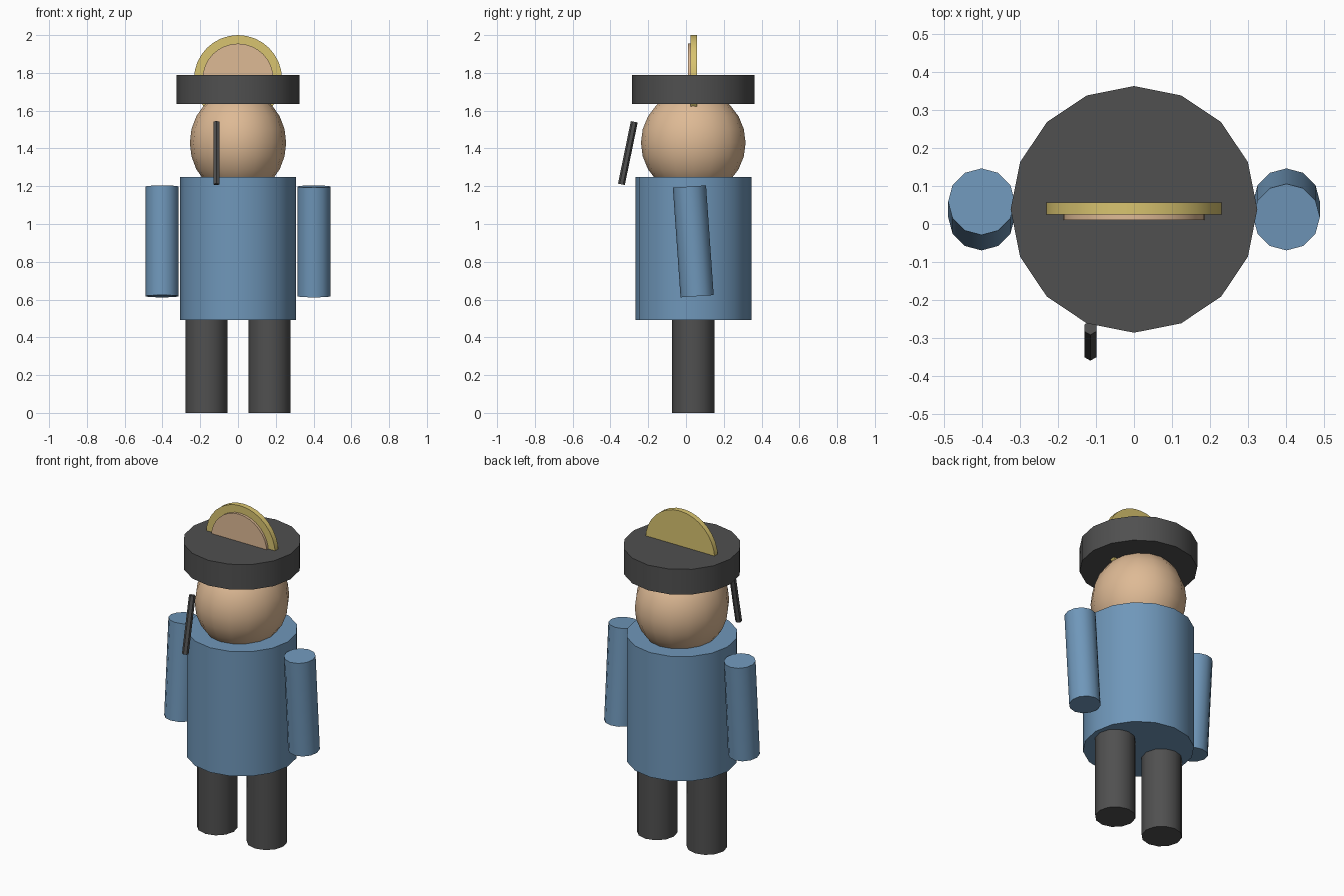
import bpy
from math import radians, pi, atan2, hypot

old = bpy.data.objects.get("Cube")
if old:
    bpy.data.objects.remove(old, do_unlink=True)

MID_Y = 0.0385  # body axis


def material(name, rgb):
    mat = bpy.data.materials.new(name)
    mat.use_nodes = True
    mat.diffuse_color = (*rgb, 1)
    mat.node_tree.nodes["Principled BSDF"].inputs["Base Color"].default_value = (*rgb, 1)
    return mat


blue = material("coat_blue", (0.16, 0.31, 0.49))
skin = material("skin_tan", (0.73, 0.49, 0.30))
gold = material("badge_gold", (0.69, 0.55, 0.16))
dark = material("charcoal", (0.08, 0.08, 0.08))


def finish(name, mat):
    obj = bpy.context.object
    obj.name = name
    obj.data.materials.append(mat)
    bpy.ops.object.shade_smooth_by_angle(angle=radians(40))
    return obj


def cylinder(name, mat, radius, height, centre, sides=16, tilt=0.0):
    bpy.ops.mesh.primitive_cylinder_add(
        vertices=sides, radius=radius, depth=height, location=centre, rotation=(tilt, 0, 0))
    return finish(name, mat)


# Torso and head
cylinder("torso", blue, 0.307, 0.757, (0, MID_Y, 0.8715))
bpy.ops.mesh.primitive_uv_sphere_add(segments=16, ring_count=12, radius=1, location=(0, MID_Y, 1.43))
bpy.context.object.scale = (0.255, 0.277, 0.28)
bpy.ops.object.transform_apply(location=False, rotation=False, scale=True)
finish("head", skin)

# Legs and arms; the arms swing in opposite directions
for side, sign in (("left", 1), ("right", -1)):
    cylinder(side + "_leg", dark, 0.112, 0.52, (sign * 0.167, MID_Y, 0.26), 12)
    cylinder(side + "_arm", blue, 0.088, 0.582, (sign * 0.402, MID_Y, 0.908), 12,
             sign * radians(4))

# Flat round hat with an upright two-layer disc
cylinder("hat", dark, 0.325, 0.153, (0, MID_Y, 1.7115))
cylinder("hat_disc", gold, 0.233, 0.032, (0, 0.041, 1.767), 32, pi / 2)
cylinder("hat_disc_face", skin, 0.188, 0.02, (0, 0.02, 1.767), 32, pi / 2)

# Slim stick in front of the face, leaning back toward the hat
low, high = (-0.342, 1.21), (-0.274, 1.541)
dy, dz = high[0] - low[0], high[1] - low[1]
cylinder("stick", dark, 0.0185, hypot(dy, dz),
         (-0.115, (low[0] + high[0]) / 2, (low[1] + high[1]) / 2), 6, -atan2(dy, dz))
bpy.ops.object.shade_flat()
